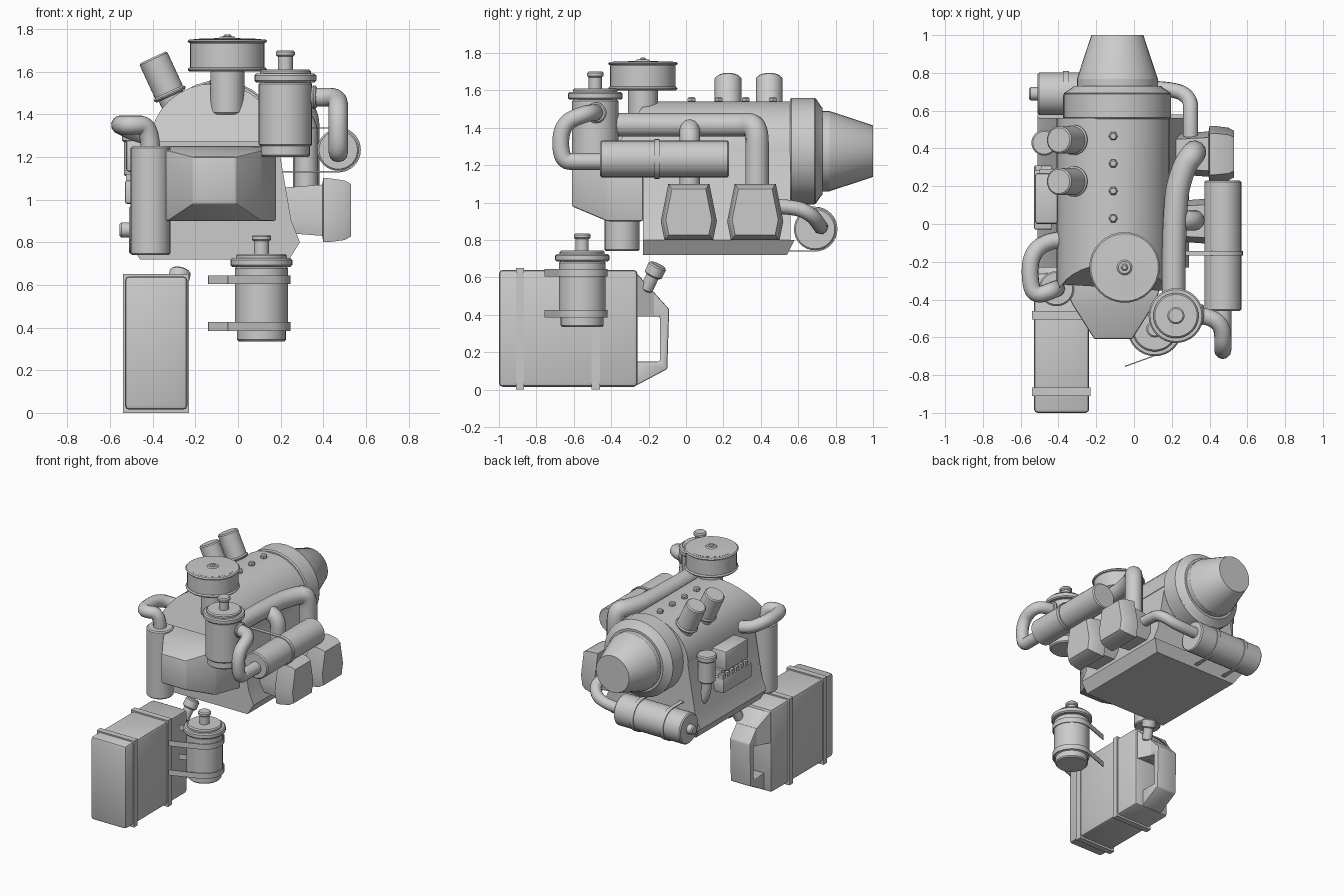
import bpy, bmesh, math
from mathutils import Vector

cube = bpy.data.objects.get("Cube")
if cube:
    bpy.data.objects.remove(cube, do_unlink=True)

grey = (.6, .6, .6, 1)
material = bpy.data.materials.new("engine grey")
material.use_nodes = True
material.diffuse_color = grey
material.node_tree.nodes["Principled BSDF"].inputs["Base Color"].default_value = grey
X, Y, Z = Vector((1, 0, 0)), Vector((0, 1, 0)), Vector((0, 0, 1))
middle = -.11  # engine centre line


def finish(name, mesh, sharp_angle):
    """Colour and shade a mesh, then place it in the scene."""
    mesh.materials.clear()
    mesh.materials.append(material)
    for polygon in mesh.polygons:
        polygon.use_smooth = True
    mesh.set_sharp_from_angle(angle=math.radians(sharp_angle))
    part = bpy.data.objects.new(name, mesh)
    bpy.context.scene.collection.objects.link(part)


def loft(name, rings, bevel=0):
    """Skin a row of equal point rings and cap both ends."""
    bm = bmesh.new()
    rows = [[bm.verts.new(point) for point in ring] for ring in rings]
    for row, following in zip(rows, rows[1:]):
        for i in range(len(row)):
            bm.faces.new((row[i - 1], row[i], following[i], following[i - 1]))
    bm.faces.new(rows[0])
    bm.faces.new(rows[-1])
    bmesh.ops.recalc_face_normals(bm, faces=bm.faces[:])
    if bevel:
        bmesh.ops.bevel(bm, geom=bm.edges[:], offset=bevel, segments=2,
                        profile=.5, affect='EDGES')
    mesh = bpy.data.meshes.new(name)
    bm.to_mesh(mesh)
    bm.free()
    finish(name, mesh, sharp_angle=35)


def drum(name, at, axis, radius, length, tip=None, edge=.008, sides=32):
    """Round bar or cone with softened rims."""
    tip = tip or radius
    turn = axis.to_track_quat('Z', 'Y')
    profile = ((radius - edge, 0), (radius, edge), (tip, length - edge), (tip - edge, length))
    angles = [math.tau * i / sides for i in range(sides)]
    loft(name, [[Vector(at) + turn @ Vector((r * math.cos(a), r * math.sin(a), height))
                 for a in angles] for r, height in profile])


def rect(left, right, low, high, y):
    return [(left, y, low), (right, y, low), (right, y, high), (left, y, high)]


def box(name, x, y, z, bevel=0):
    loft(name, [rect(*x, *z, depth) for depth in y], bevel)


def tube(name, start, steps, radius):
    """Round pipe along a smooth path given as successive moves."""
    curve = bpy.data.curves.new(name, 'CURVE')
    curve.dimensions = '3D'
    curve.bevel_depth = radius
    curve.use_fill_caps = True
    spline = curve.splines.new('NURBS')
    spline.points.add(len(steps))
    place = Vector(start)
    spline.points[0].co = (*place, 1)
    for point, step in zip(spline.points[1:], steps):
        place = place + step
        point.co = (*place, 1)
    spline.use_endpoint_u = True
    spline.order_u = 3
    spline.resolution_u = 8
    path = bpy.data.objects.new(name, curve)
    mesh = bpy.data.meshes.new_from_object(path)
    bpy.data.objects.remove(path)
    finish(name, mesh, sharp_angle=50)


def strap(name, centre, arm, axis, radius, reach, width):
    """U-shaped band: a half circle with two straight arms."""
    side, half = axis.cross(arm), axis * width / 2

    def path(r):
        angles = [math.pi * (.5 + i / 16) for i in range(17)]
        arc = [Vector(centre) + r * (math.cos(a) * arm + math.sin(a) * side) for a in angles]
        return [arc[0] + arm * reach, *arc, arc[-1] + arm * reach]
    loft(name, [[a - half, b - half, b + half, a + half]
                for a, b in zip(path(radius), path(radius + .006))])


def section(half_outline, y_rule):
    """Mirror (half width, height) pairs; the rule gives y from height."""
    return ([(middle + w, y_rule(z), z) for w, z in half_outline]
            + [(middle - w, y_rule(z), z) for w, z in reversed(half_outline)])


def canister(name, x, y, z):
    """Lidded canister with a small neck on top."""
    for part, radius, low, high in (("foot", .115, 0, .06), ("body", .125, .05, .35),
                                    ("lid", .145, .35, .39), ("shoulder", .12, .38, .41),
                                    ("neck", .035, .4, .5), ("rim", .045, .47, .5)):
        drum(name + "_" + part, (x, y, z + low), Z, radius, high - low)


# Oil pan, block, top cover and front case
loft("oil_pan", [[(middle - w, -.23, z), (middle + w, -.23, z), (middle + w, back, z),
                  (middle - w, back, z)] for w, back, z in ((.35, .54, .72), (.4, .58, .8))])
block = [(.4, .8), (.36, .9), (.3, 1.25), (.28, 1.34)]
loft("engine_block", [section(block, lambda z: -.23), section(block, lambda z: .56)])
arch = [(.3 * math.cos(a), 1.27 + .275 * math.sin(a))
        for a in (math.pi * i / 16 for i in range(8))]
loft("top_cover", [section(arch, lambda z: -.36 + .7 * abs(z - 1.33)),
                   section(arch, lambda z: .56)])
loft("front_case", [rect(middle - w, middle + w, low, high, y) for y, w, low, high in
                    ((-.23, .29, .9, 1.25), (-.42, .22, .9, 1.23), (-.61, .1, .98, 1.2))],
     bevel=.01)
for i in range(4):
    drum("cover_bolt", (middle, .03 + i * .145, 1.535), Z, radius=.024, length=.03, sides=6)

# Rear housing and tail cone
rear = Vector((-.088, .555, 1.275))
drum("bell_housing", rear, Y, radius=.285, length=.14)
drum("bell_shoulder", rear + Y * .13, Y, radius=.283, tip=.24, length=.045)
drum("tail_collar", rear + Y * .15, Y, radius=.215, length=.07)
drum("tail_cone", rear + Y * .21, Y, radius=.215, tip=.138, length=.235, edge=.001)

# Air cleaner
cleaner = Vector((-.05, -.23, 1.6))
drum("cleaner_neck", cleaner - Z * .2, Z, radius=.08, length=.22)
drum("cleaner_base", cleaner, Z, radius=.185, length=.02)
drum("cleaner_case", cleaner, Z, radius=.175, length=.14)
drum("cleaner_lid", cleaner + Z * .135, Z, radius=.187, length=.016)
drum("cleaner_crown", cleaner + Z * .145, Z, radius=.16, tip=.04, length=.02)
drum("cleaner_nut", cleaner + Z * .15, Z, radius=.02, length=.025, sides=6)

# Twin leaning stacks
lean = Vector((-.42, 0, .91))
for y in (.225, .445):
    foot = Vector((-.315, y, 1.485))
    drum("stack_neck", foot - lean * .12, lean, radius=.062, length=.15)
    drum("stack_collar", foot, lean, radius=.08, length=.022)
    drum("intake_stack", foot, lean, radius=.072, length=.2)

# Canisters, the lower one held by two straps
canister("upper_canister", .222, -.485, 1.2)
canister("lower_canister", .11, -.555, .335)
slant = math.radians(200)
for z in (.405, .625):
    strap("canister_strap", (.11, -.555, z), Vector((math.cos(slant), math.sin(slant), 0)), Z,
          radius=.13, reach=.217, width=.04)

# Side air tank with strap and hose to the upper canister
drum("air_tank", (.47, -.46, 1.233), Y, radius=.098, length=.69)
strap("tank_strap", (.47, -.155, 1.233), -X, Y, radius=.1, reach=.34, width=.025)
tube("tank_hose", (.47, -.42, 1.22), [-Y * .15, -Y * .1, Z * .2, Y * .14 + Z * .06,
                                     Y * .05 - X * .1, -X * .1], radius=.045)
drum("hose_collar", (.345, -.48, 1.48), X, radius=.055, length=.025)

# Large pipe, its branch and the two side housings
tube("main_pipe", (.21, -.4, 1.415), [Y * .5, Y * .2 + X * .05, Y * .08 + X * .06,
                                     -Z * .2, -Z * .25], radius=.063)
tube("branch_pipe", (.2, .02, 1.4), [X * .12, -Z * .2, -Z * .2], radius=.055)
outline = [(.11, .15), (.15, -.05), (.13, -.15)]
outline += [(-y, z) for y, z in reversed(outline)]
for y in (.015, .37):
    loft("side_housing", [[(x, y + across * size, .95 + up * size) for across, up in outline]
                          for x, size in ((.2, .7), (.395, .8), (.4, 1), (.425, 1),
                                          (.5, .93), (.53, .82))])

# Rear tank across the engine
tank = Vector((-.51, .69, .858))
drum("rear_tank", tank, X, radius=.113, length=.555)
drum("rear_tank_outlet", tank - X * .045, X, radius=.035, length=.06)
for along in (.15, .4):
    strap("rear_tank_strap", tank + X * along, -Y, X, radius=.114, reach=.16, width=.03)
tube("rear_tank_hose", (.3, .42, .98), [Y * .15, Y * .1 - Z * .04,
                                       Y * .05 - X * .1 - Z * .07, -X * .2], radius=.04)

# Upright cylinder with curled pipe on the right flank
drum("side_cylinder", (-.41, -.342, .74), Z, radius=.093, length=.51)
tube("side_pipe", (-.41, -.342, 1.22), [Z * .13, -X * .1 - Y * .04, Y * .05 - X * .04, Y * .17,
                                       X * .1 + Y * .08 - Z * .05, X * .1], radius=.045)

# Pump and filter on the right flank
box("pump_base", (-.53, -.38), (-.03, .31), (.98, 1.09), bevel=.01)
box("pump_neck", (-.5, -.36), (0, .29), (1.08, 1.14))
box("pump_top", (-.525, -.36), (0, .27), (1.13, 1.28), bevel=.015)
for i in range(6):
    y = .01 + i * .054
    box("pump_fitting", (-.525, -.49), (y, y + .03), (1.08, 1.12))
filter_foot = Vector((-.475, .43, 1.11))
drum("filter", filter_foot, Z, radius=.06, length=.17)
drum("filter_cap", filter_foot + Z * .16, Z, radius=.068, length=.045)
tube("filter_pipe", filter_foot + Z * .02, [-Z * .2, X * .1], radius=.035)

# Fuel can: body, open handle, bands and spout
box("fuel_can_body", (-.53, -.237), (-1, -.26), (.015, .64), bevel=.02)
handle = [(-.27, .02), (-.1, .11), (-.09, .43), (-.27, .63),
          (-.27, .39), (-.14, .39), (-.14, .15), (-.27, .15)]
loft("fuel_can_handle", [[(x, y, z) for y, z in handle] for x in (-.47, -.3)], bevel=.008)
loft("fuel_can_shoulder", [rect(-.52, -.25, .39, .62, -.265), rect(-.47, -.3, .39, .52, -.17)])
for y in (-.91, -.505):
    box("can_band", (-.54, -.23), (y, y + .045), (0, .65))
spout, tilt = Vector((-.3, -.215, .53)), Vector((.2, .42, .88))
drum("can_spout", spout, tilt, radius=.035, length=.1)
drum("can_cap", spout + tilt * .09, tilt, radius=.05, length=.065)
